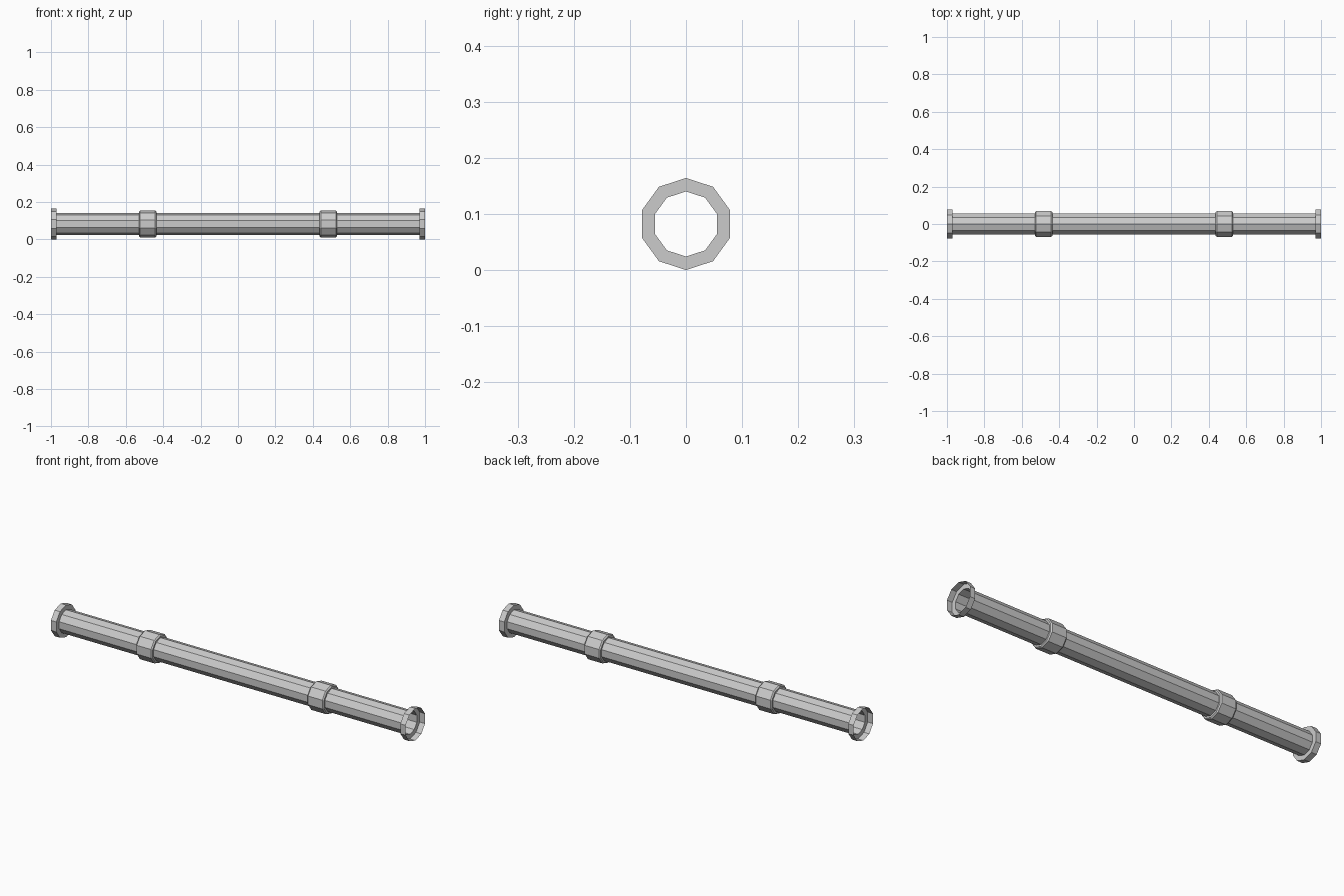
import bpy, bmesh, math

if "Cube" in bpy.data.objects:
    bpy.data.objects.remove(bpy.data.objects["Cube"])

SIDES = 10
AXIS_Z = 0.082
PIPE_R, COLLAR_R, FLANGE_R = 0.058, 0.072, 0.082


def lathe(name, profile):
    """Revolve (x, radius) points, listed in order of the profile, round the pipe axis."""
    bm = bmesh.new()
    rings = []
    for x, r in profile:
        rings.append([bm.verts.new((x,
                                    r * math.sin(2 * math.pi * i / SIDES),
                                    AXIS_Z + r * math.cos(2 * math.pi * i / SIDES)))
                      for i in range(SIDES)])
    for a, b in zip(rings, rings[1:]):
        for i in range(SIDES):
            j = (i + 1) % SIDES
            bm.faces.new((a[i], b[i], b[j], a[j]))
    # outward normals: profiles running towards +x must face away from the axis
    if profile[-1][0] > profile[0][0]:
        bmesh.ops.reverse_faces(bm, faces=bm.faces[:])
    mesh = bpy.data.meshes.new(name)
    bm.to_mesh(mesh)
    bm.free()
    obj = bpy.data.objects.new(name, mesh)
    bpy.context.collection.objects.link(obj)
    return obj


# open hollow tube
lathe("pipe", [(-0.97, PIPE_R), (0.97, PIPE_R)])

for side, label in ((-1, "left"), (1, "right")):
    # chamfered coupling collar
    lathe(label + "_collar", [(side * x, r) for x, r in (
        (0.437, PIPE_R), (0.437, 0.067), (0.443, COLLAR_R),
        (0.523, COLLAR_R), (0.529, 0.067), (0.529, PIPE_R))])
    # end flange: shoulder and rim, open at the mouth
    lathe(label + "_flange", [(side * x, r) for x, r in (
        (0.97, PIPE_R), (0.97, FLANGE_R), (1.0, FLANGE_R))])
